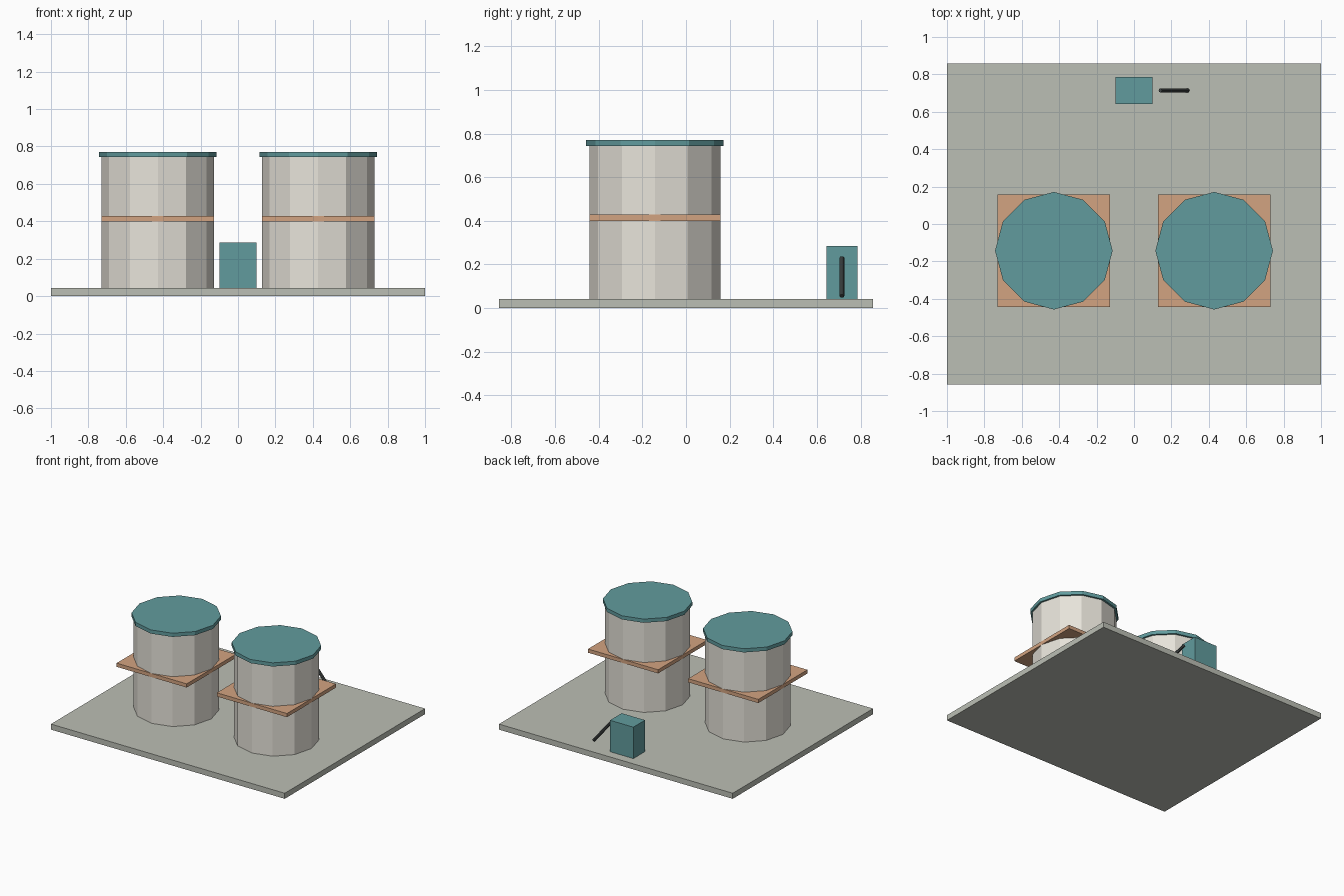
import bpy

if "Cube" in bpy.data.objects:
    bpy.data.objects.remove(bpy.data.objects["Cube"])

U = 1 / 7  # layout module: the base is 14 x 12 modules


def material(name, rgb):
    m = bpy.data.materials.new(name)
    m.diffuse_color = (*rgb, 1)
    m.use_nodes = True
    m.node_tree.nodes["Principled BSDF"].inputs["Base Color"].default_value = m.diffuse_color
    return m


concrete = material("concrete", (0.50, 0.52, 0.46))
cream = material("cream", (0.80, 0.77, 0.70))
teal = material("teal", (0.12, 0.33, 0.34))
copper = material("copper", (0.65, 0.37, 0.22))
dark = material("dark_metal", (0.06, 0.07, 0.07))


def finish(name, mat):
    ob = bpy.context.object
    ob.name = name
    ob.data.materials.append(mat)
    return ob


def box(name, centre, size, mat):
    bpy.ops.mesh.primitive_cube_add(size=1, location=[c * U for c in centre])
    ob = finish(name, mat)
    ob.scale = [s * U for s in size]
    return ob


def cylinder(name, centre, radius, height, sides, mat, tilt=0):
    bpy.ops.mesh.primitive_cylinder_add(
        vertices=sides, radius=radius * U, depth=height * U,
        location=[c * U for c in centre], rotation=(0, tilt, 0))
    return finish(name, mat)


# Ground slab
box("base_slab", (0, 0, 0.15), (14, 12, 0.3), concrete)

# Two tanks, each with a lid and a square platform around the middle
for side, x in (("left", -3), ("right", 3)):
    cylinder(f"{side}_tank", (x, -1, 2.8), 2.1, 5.0, 12, cream)
    cylinder(f"{side}_tank_lid", (x, -1, 5.3), 2.2, 0.2, 12, teal)
    box(f"{side}_platform", (x, -1, 2.9), (4.2, 4.2, 0.2), copper)

# Control box with a leaning lever beside it
box("control_box", (0, 5, 1.15), (1.4, 1.0, 1.7), teal)
cylinder("lever", (1.5, 5, 1.0), 0.08, 1.6, 8, dark, tilt=-0.7)
